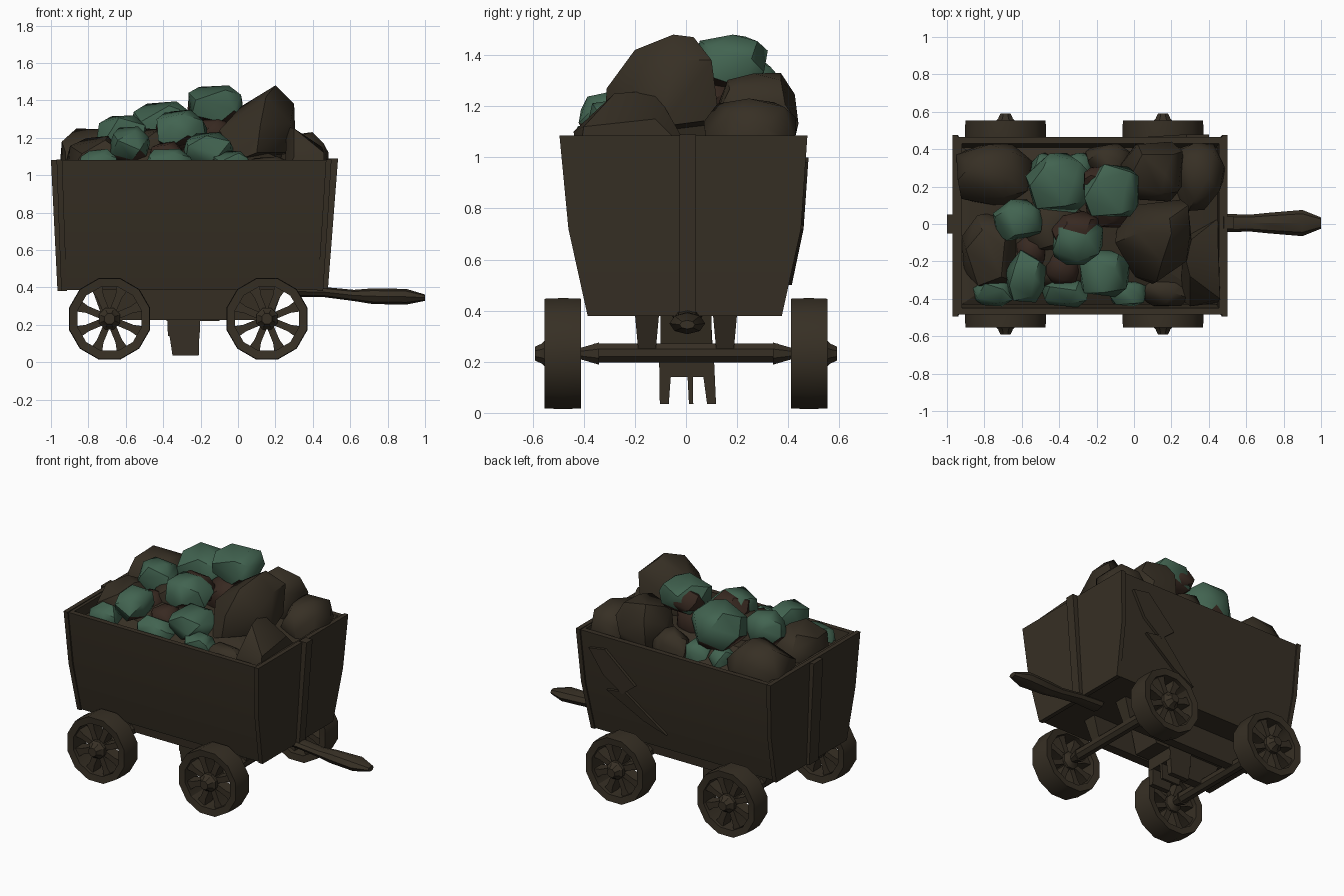
import bpy, bmesh, math, random
from mathutils import Vector

random.seed(4)
cube = bpy.data.objects.get("Cube")
if cube:
    bpy.data.objects.remove(cube, do_unlink=True)


def material(name, color):
    m = bpy.data.materials.new(name)
    m.use_nodes = True
    m.diffuse_color = (*color, 1)
    m.node_tree.nodes["Principled BSDF"].inputs["Base Color"].default_value = (*color, 1)
    return m


WOOD = material("dark brown", (0.038, 0.029, 0.018))
EARTH = material("reddish earth", (0.039, 0.022, 0.015))
GREEN = material("green ore", (0.054, 0.126, 0.081))


def finish(name, bm, *mats, angle=30):
    bmesh.ops.recalc_face_normals(bm, faces=bm.faces)
    mesh = bpy.data.meshes.new(name)
    bm.to_mesh(mesh)
    bm.free()
    ob = bpy.data.objects.new(name, mesh)
    bpy.context.collection.objects.link(ob)
    for m in mats:
        mesh.materials.append(m)
    bpy.ops.object.select_all(action="DESELECT")
    ob.select_set(True)
    bpy.context.view_layer.objects.active = ob
    bpy.ops.object.shade_smooth_by_angle(angle=math.radians(angle))


def loft(name, rings, closed=False):
    """Skin a list of equal point rings, capped unless closed into a loop."""
    bm = bmesh.new()
    rows = [[bm.verts.new(p) for p in ring] for ring in rings]
    pairs = list(zip(rows, rows[1:])) + ([(rows[-1], rows[0])] if closed else [])
    for a, b in pairs:
        for i in range(len(a)):
            j = (i + 1) % len(a)
            bm.faces.new((a[i], a[j], b[j], b[i]))
    if not closed:
        bm.faces.new(rows[0])
        bm.faces.new(rows[-1])
    finish(name, bm, WOOD)


def rect(x0, x1, y0, y1, z):
    return [(x0, y0, z), (x1, y0, z), (x1, y1, z), (x0, y1, z)]


def circle_y(cx, cz, y, r, n=12):
    turn = [math.tau * (i + 0.5) / n for i in range(n)]
    return [(cx + r * math.cos(a), y, cz + r * math.sin(a)) for a in turn]


# Hollow cart body with sloping sides
loft("cart_body", [
    rect(-0.94, 0.45, -0.38, 0.37, 0.385),
    rect(-0.95, 0.465, -0.45, 0.44, 0.72),
    rect(-0.96, 0.485, -0.485, 0.465, 1.08),
    rect(-0.92, 0.455, -0.45, 0.43, 1.08),
    rect(-0.92, 0.44, -0.43, 0.41, 0.95)])

# End frames, standing slightly proud of the walls
for name, low, high, step in (("rear_end_frame", -0.945, -0.97, 0.03),
                              ("front_end_frame", 0.455, 0.5, -0.03)):
    loft(name, [
        rect(low, low + step, -0.385, 0.375, 0.38),
        rect((low + high) / 2, (low + high) / 2 + step, -0.46, 0.45, 0.72),
        rect(high, high + step, -0.495, 0.475, 1.085)])

# Vertical ribs on both ends
loft("front_rib", [rect(0.43, 0.48, -0.025, 0.04, 0.38), rect(0.48, 0.535, -0.025, 0.04, 1.09)])
loft("rear_rib", [rect(-0.965, -0.93, -0.05, 0.05, 0.38), rect(-1.0, -0.95, -0.05, 0.05, 1.08)])


# Broken boards bent away from the back wall
def shard(name, corners, gap):
    def layer(out):
        return [(x, 0.44 + 0.07 * (z - 0.72) * (1 if z > 0.72 else 3) + out, z) for x, z in corners]
    loft(name, [layer(-0.01), layer(gap)])


shard("upper_broken_board", [(0.4, 0.98), (0.28, 1.0), (0.06, 0.8), (0.16, 0.72), (0.3, 0.82)], 0.02)
shard("lower_broken_board", [(0.28, 0.72), (0.14, 0.74), (-0.14, 0.5), (0.02, 0.56)], 0.02)

# Chassis beams and cross block
for side in (-1, 1):
    rings = []
    for x0, x1, y0, y1, z in ((-0.72, 0.18, 0.12, 0.185, 0.225), (-0.78, 0.24, 0.105, 0.2, 0.39)):
        rings.append(rect(x0, x1, side * y0, side * y1, z))
    loft("chassis_beam", rings)
loft("chassis_cross_block", [rect(-0.38, -0.1, -0.1, 0.1, 0.22), rect(-0.48, -0.06, -0.1, 0.1, 0.39)])

# Brake box under the middle with hanging plates
loft("brake_box", [rect(-0.375, -0.205, -0.1, 0.11, 0.14), rect(-0.38, -0.2, -0.1, 0.1, 0.34)])
for y, foot, t in ((-0.08, -0.085, 0.025), (0.015, 0.02, 0.012), (0.085, 0.1, 0.025)):
    loft("brake_plate", [rect(-0.35, -0.21, foot - t * 0.7, foot + t * 0.7, 0.035),
                         rect(-0.375, -0.205, y - t, y + t, 0.2)])


# Wheels with rim, spokes and hub
def wheel(cx, side):
    cz = 0.232
    profile = [(0.41, 0.222), (0.48, 0.225), (0.553, 0.222), (0.548, 0.176), (0.415, 0.176)]
    loft("wheel_rim", [circle_y(cx, cz, side * y, r) for y, r in profile], closed=True)
    hub = [(0.34, 0.047), (0.41, 0.025), (0.43, 0.06), (0.545, 0.062), (0.565, 0.042), (0.59, 0.03)]
    loft("wheel_hub", [circle_y(cx, cz, side * y, r, 8) for y, r in hub])
    for i in range(8):
        a = math.tau * (i + 0.5) / 8
        out, across = Vector((math.cos(a), 0, math.sin(a))), Vector((-math.sin(a), 0, math.cos(a)))
        rings = []
        for r, w in ((0.03, 0.018), (0.13, 0.019), (0.19, 0.034)):
            c = Vector((cx, side * 0.485, cz)) + out * r
            rings.append([c + across * w * u + Vector((0, 0.04 * v, 0))
                          for u, v in ((-1, -1), (1, -1), (1, 1), (-1, 1))])
        loft("wheel_spoke", rings)


for cx in (-0.687, 0.155):
    loft("axle", [circle_y(cx, 0.235, y, 0.04, 8) for y in (-0.36, 0.36)])
    for side in (-1, 1):
        wheel(cx, side)

# Pull handle
rings = []
for x, z, ry, rz in ((0.3, 0.378, 0.06, 0.03), (0.46, 0.375, 0.05, 0.027), (0.62, 0.357, 0.045, 0.03),
                     (0.72, 0.353, 0.055, 0.042), (0.9, 0.35, 0.07, 0.042), (1.0, 0.345, 0.03, 0.017)):
    rings.append([(x, 0.005 + ry * math.cos(math.tau * i / 8), z + rz * math.sin(math.tau * i / 8))
                  for i in range(8)])
loft("pull_handle", rings)

# Bed of rubble beneath the load
loft("rubble_bed", [rect(-0.93, 0.45, -0.43, 0.41, 0.94), rect(-0.92, 0.45, -0.43, 0.41, 1.01),
                    rect(-0.6, 0.1, -0.2, 0.22, 1.14)])


# Faceted boulders are hulls of points
def hull(name, points, *mats):
    bm = bmesh.new()
    for p in points:
        bm.verts.new(p)
    result = bmesh.ops.convex_hull(bm, input=bm.verts)
    loose = [g for g in result["geom_interior"] if isinstance(g, bmesh.types.BMVert)]
    bmesh.ops.delete(bm, geom=loose, context="VERTS")
    # Ore keeps an earthy underside
    bm.normal_update()
    for f in bm.faces:
        f.material_index = 1 if len(mats) > 1 and f.normal.z < -0.55 else 0
    finish(name, bm, *mats, angle=42)


def rock(name, center, half, *mats, count=22):
    """Scatter points on a boxy ball fitted to the given half sizes."""
    cloud = []
    for i in range(count):
        z = 1 - 2 * (i + 0.5) / count
        a = i * 2.4 + random.uniform(-0.3, 0.3)
        r = math.sqrt(1 - z * z)
        p = Vector((r * math.cos(a), r * math.sin(a), z))
        cloud.append([math.copysign(abs(c) ** 0.8, c) * random.uniform(0.92, 1.06) for c in p])
    lo = [min(p[k] for p in cloud) for k in range(3)]
    hi = [max(p[k] for p in cloud) for k in range(3)]
    hull(name, [[center[k] + half[k] * (2 * (p[k] - lo[k]) / (hi[k] - lo[k]) - 1) for k in range(3)]
                for p in cloud], *mats)


hull("large_boulder", [
    (0.2, -0.05, 1.48), (0.19, 0.03, 1.47), (0.15, -0.2, 1.42), (0.02, -0.05, 1.37),
    (0.3, -0.05, 1.38), (0.29, 0.1, 1.38), (0.28, -0.2, 1.28), (0.12, -0.31, 1.27),
    (0.1, -0.32, 1.12), (0.31, -0.1, 1.12), (0.25, 0.13, 1.15), (-0.1, -0.1, 1.24),
    (-0.09, 0.0, 1.08), (0.0, 0.1, 1.22), (0.0, -0.28, 1.08)], WOOD)
hull("slab_boulder", [
    (0.26, -0.12, 1.26), (0.3, -0.28, 1.25), (0.45, -0.12, 1.15), (0.46, -0.4, 1.12),
    (0.3, -0.44, 1.1), (0.25, -0.4, 0.98), (0.46, -0.42, 0.98), (0.25, -0.06, 0.98),
    (0.45, 0.03, 1.0)], WOOD)

for center, half in (
        ((0.1, 0.28, 1.14), (0.17, 0.16, 0.19)), ((0.35, 0.25, 1.06), (0.14, 0.18, 0.17)),
        ((-0.74, 0.26, 1.04), (0.21, 0.17, 0.21)), ((-0.76, -0.14, 1.03), (0.16, 0.2, 0.18)),
        ((-0.42, 0.0, 1.1), (0.17, 0.15, 0.15)), ((0.16, -0.36, 1.0), (0.14, 0.08, 0.1)),
        ((-0.13, 0.33, 1.05), (0.13, 0.1, 0.14)), ((-0.4, -0.2, 1.04), (0.25, 0.15, 0.1))):
    rock("brown_boulder", center, half, WOOD)

# Small earthy stones between the ore
for center, half in (
        ((-0.14, 0.1, 1.18), (0.13, 0.12, 0.13)), ((-0.31, -0.05, 1.24), (0.13, 0.12, 0.11)),
        ((-0.38, -0.23, 1.09), (0.1, 0.09, 0.09)), ((-0.55, -0.14, 1.11), (0.08, 0.1, 0.09)),
        ((-0.17, 0.23, 1.37), (0.1, 0.08, 0.085))):
    rock("earthy_stone", center, half, EARTH)

for center, half in (
        ((-0.4, 0.22, 1.24), (0.18, 0.16, 0.155)), ((-0.12, 0.18, 1.37), (0.145, 0.14, 0.11)),
        ((-0.62, 0.02, 1.21), (0.135, 0.11, 0.11)), ((-0.3, -0.09, 1.24), (0.135, 0.13, 0.11)),
        ((-0.58, -0.28, 1.16), (0.11, 0.14, 0.1)), ((-0.16, -0.26, 1.13), (0.135, 0.13, 0.1)),
        ((-0.75, -0.36, 1.05), (0.11, 0.08, 0.09)), ((-0.37, -0.37, 1.05), (0.13, 0.075, 0.09)),
        ((-0.03, -0.37, 1.05), (0.1, 0.07, 0.08)), ((-0.3, 0.29, 1.07), (0.09, 0.09, 0.08)),
        ((-0.48, 0.29, 1.07), (0.08, 0.09, 0.08))):
    rock("green_ore", center, half, GREEN, EARTH, count=18)
